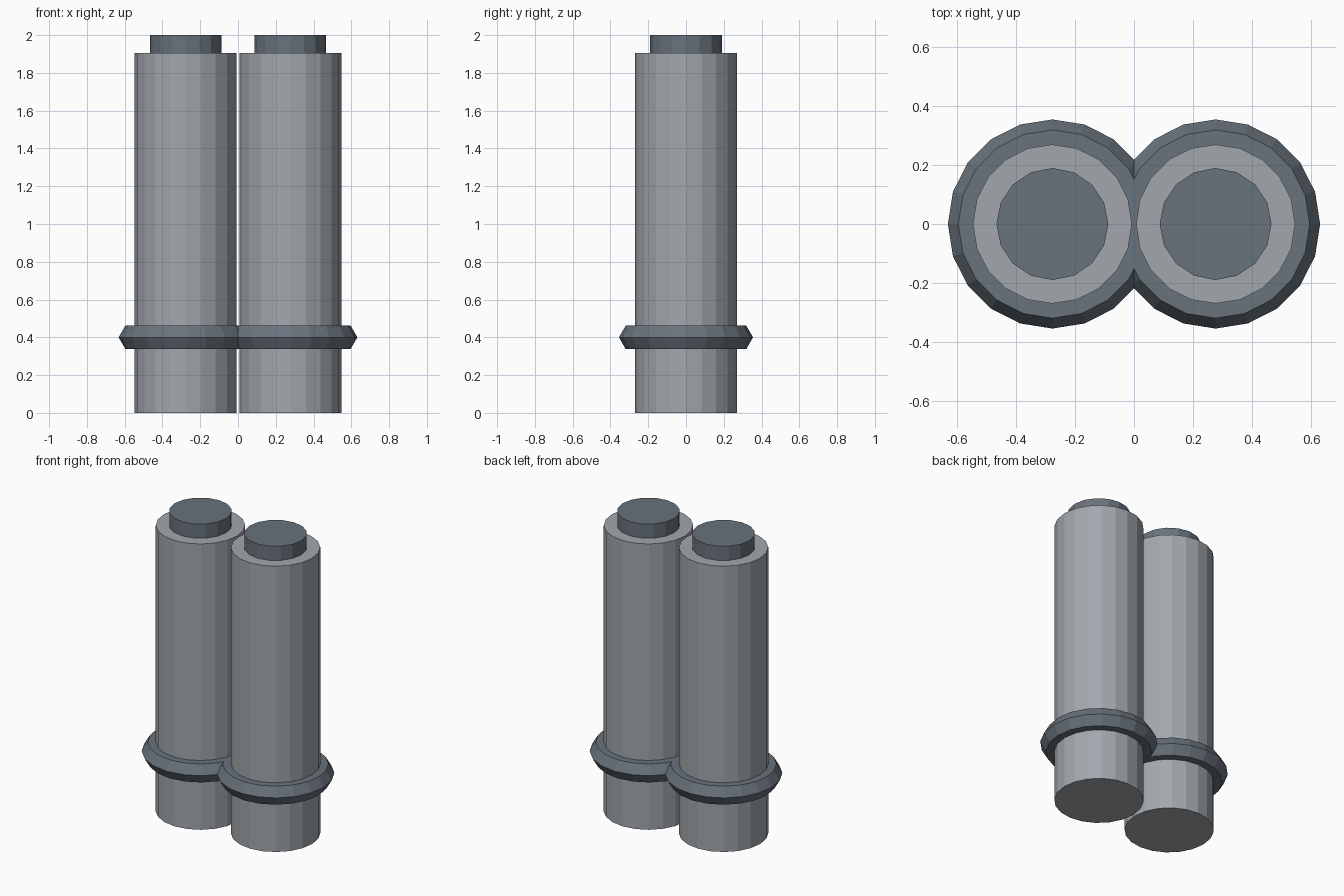
import bpy

if "Cube" in bpy.data.objects:
    bpy.data.objects.remove(bpy.data.objects["Cube"])

def material(name, color):
    m = bpy.data.materials.new(name)
    m.diffuse_color = (*color, 1)
    m.use_nodes = True
    m.node_tree.nodes["Principled BSDF"].inputs["Base Color"].default_value = m.diffuse_color
    return m

light_metal = material("light_metal", (0.36, 0.39, 0.42))
dark_metal = material("dark_metal", (0.14, 0.17, 0.20))

def finish(name, mat):
    o = bpy.context.object
    o.name = name
    o.data.materials.append(mat)

def cylinder(name, x, radius, z0, z1, sides, mat):
    bpy.ops.mesh.primitive_cylinder_add(vertices=sides, radius=radius, depth=z1 - z0,
                                        location=(x, 0, (z0 + z1) / 2))
    finish(name, mat)

for side, x in (("left", -0.277), ("right", 0.277)):
    # Main tank
    cylinder(f"{side}_tank", x, 0.27, 0, 1.905, 20, light_metal)
    # Raised cap on top
    cylinder(f"{side}_cap", x, 0.19, 1.8, 2.0, 16, dark_metal)
    # Hexagonal-section band around the lower body
    bpy.ops.mesh.primitive_torus_add(major_segments=20, minor_segments=6, major_radius=0.284,
                                     minor_radius=0.071, location=(x, 0, 0.40))
    finish(f"{side}_band", dark_metal)
